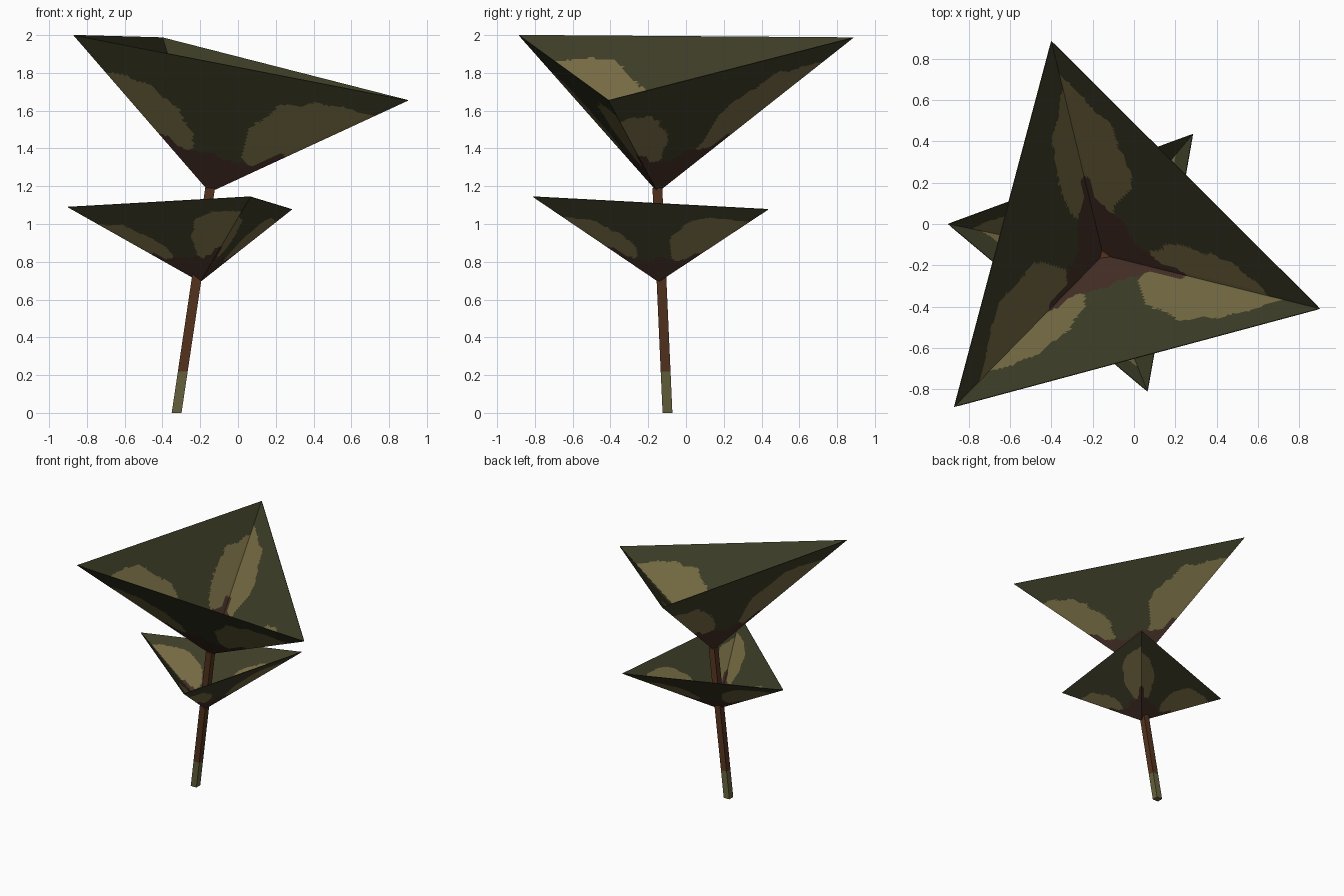
import bpy
import bmesh
from mathutils import Vector, noise

if "Cube" in bpy.data.objects:
    bpy.data.objects.remove(bpy.data.objects["Cube"])

N = 72  # grid steps along each leaf face


def material(name, rgb):
    m = bpy.data.materials.new(name)
    m.diffuse_color = (*rgb, 1.0)
    m.use_nodes = True
    m.node_tree.nodes["Principled BSDF"].inputs["Base Color"].default_value = m.diffuse_color
    return m


OLIVE = material("dark olive", (0.045, 0.045, 0.020))
TAN = material("dry tan", (0.175, 0.142, 0.055))
RUST = material("rusty brown", (0.056, 0.027, 0.019))
BARK = material("stem brown", (0.090, 0.034, 0.014))
BASE = material("stem base olive", (0.135, 0.122, 0.047))

# Half widths of a blotch at distances along its ridge, one list per side
SIDE_NEXT = [(0.24, 0.09), (0.32, 0.13), (0.44, 0.15), (0.64, 0.11), (0.77, 0.0)]
SIDE_PREV = [(0.22, 0.09), (0.35, 0.21), (0.52, 0.24), (0.67, 0.18), (0.82, 0.02), (0.84, 0.0)]


def width(profile, t):
    for (t0, w0), (t1, w1) in zip(profile, profile[1:]):
        if t0 <= t <= t1:
            return w0 + (w1 - w0) * (t - t0) / (t1 - t0)
    return -1.0


def blotch_index(a, b, p):
    """Colour slot from the distances along the two ridges of a face."""
    wobble = 0.05 * noise.noise(p * 9) + 0.02 * noise.noise(p * 30)
    if a + b < 0.29 + wobble * 1.5:
        return 2
    if min(a, b) < 0.025 and a + b < 0.39 + wobble:
        return 2
    if b < width(SIDE_NEXT, a) + wobble * 0.5 or a < width(SIDE_PREV, b) + wobble * 0.5:
        return 1
    return 0


def leaf_cup(name, apex, corners):
    """Open three-sided cup with blotches following its ridges."""
    apex = Vector(apex)
    rays = [Vector(c) - apex for c in corners]
    bm = bmesh.new()
    for k in range(3):
        u, v = rays[k], rays[(k + 1) % 3]
        grid = {(i, j): bm.verts.new(apex + u * (i / N) + v * (j / N))
                for i in range(N + 1) for j in range(N + 1 - i)}
        for i in range(N):
            for j in range(N - i):
                cells = [((i, j), (i, j + 1), (i + 1, j))]
                if i + j < N - 1:
                    cells.append(((i + 1, j), (i, j + 1), (i + 1, j + 1)))
                for cell in cells:
                    f = bm.faces.new([grid[c] for c in cell])
                    a = sum(c[0] for c in cell) / (3 * N)
                    b = sum(c[1] for c in cell) / (3 * N)
                    f.material_index = blotch_index(a, b, f.calc_center_median())
    bmesh.ops.remove_doubles(bm, verts=bm.verts, dist=1e-5)
    ob = finish(name, bm, [OLIVE, TAN, RUST])
    sheet = ob.modifiers.new("thin sheet", 'SOLIDIFY')
    sheet.thickness = 0.004
    sheet.offset = 0.0
    return ob


def finish(name, bm, mats):
    me = bpy.data.meshes.new(name)
    bm.normal_update()
    bm.to_mesh(me)
    bm.free()
    for m in mats:
        me.materials.append(m)
    ob = bpy.data.objects.new(name, me)
    bpy.context.collection.objects.link(ob)
    return ob


def stem_part(name, z0, z1, mat):
    """Square leaning stem section between two heights."""
    foot, lean = Vector((-0.325, -0.098, 0)), Vector((0.149, -0.045, 1))
    bm = bmesh.new()
    bmesh.ops.create_cube(bm, size=1.0)
    for v in bm.verts:
        z = z1 if v.co.z > 0 else z0
        v.co = foot + lean * z + Vector((v.co.x * 0.052, v.co.y * 0.052, 0))
    return finish(name, bm, [mat])


# Stem
stem_part("stem_base", 0.0, 0.22, BASE)
stem_part("stem", 0.22, 1.19, BARK)

# Leaf cups
leaf_cup("upper_leaf_cup", (-0.15, -0.15, 1.17),
         [(-0.87, -0.885, 2.0), (0.90, -0.41, 1.655), (-0.40, 0.885, 1.987)])
leaf_cup("lower_leaf_cup", (-0.20, -0.145, 0.695),
         [(-0.90, 0.0, 1.09), (0.065, -0.81, 1.145), (0.285, 0.435, 1.078)])
